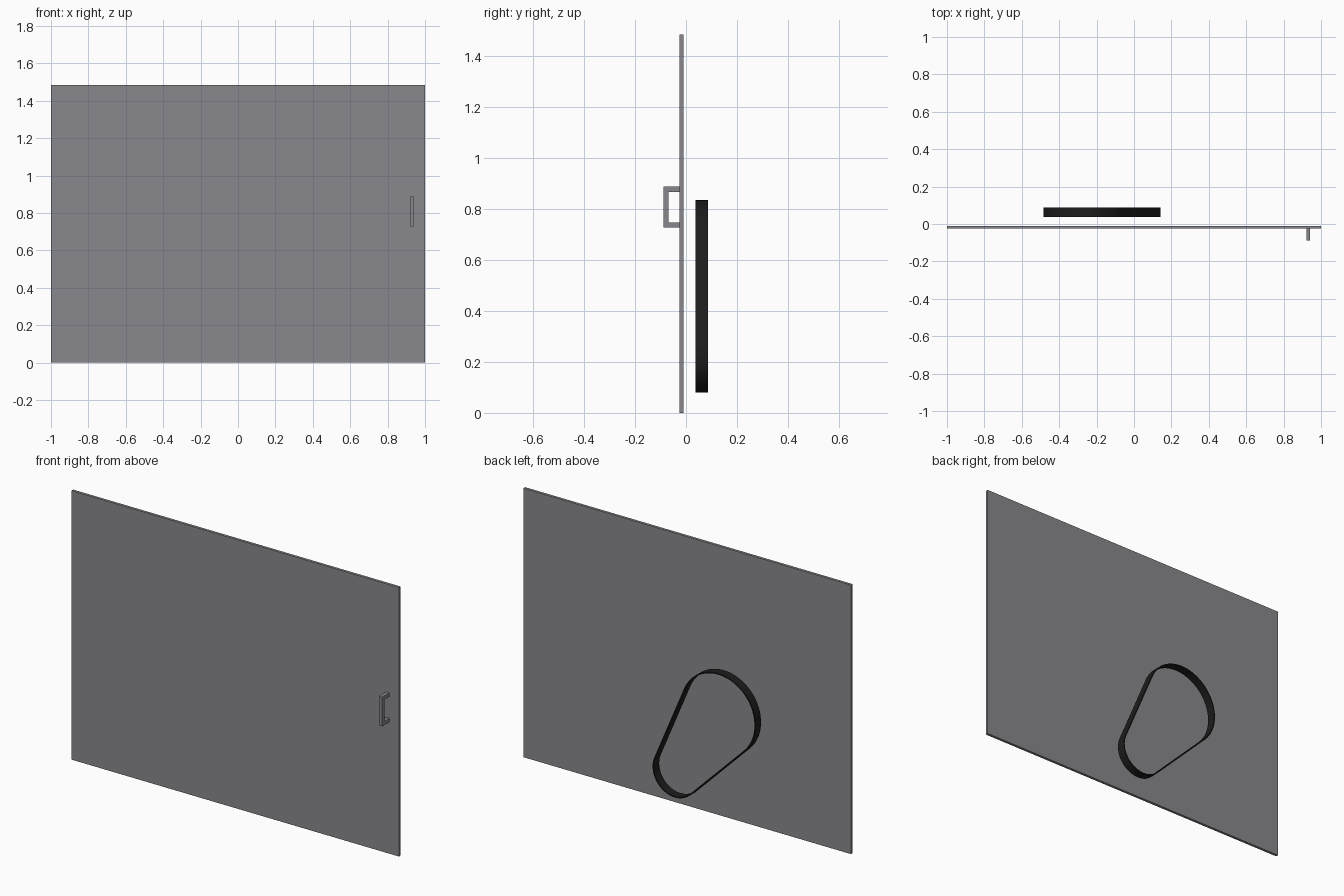
import bpy, bmesh, math
from mathutils import Vector

if "Cube" in bpy.data.objects:
    bpy.data.objects.remove(bpy.data.objects["Cube"])


def material(name, rgb):
    m = bpy.data.materials.new(name)
    m.diffuse_color = (*rgb, 1)
    m.use_nodes = True
    m.node_tree.nodes["Principled BSDF"].inputs["Base Color"].default_value = m.diffuse_color
    return m


grey = material("grey_metal", (0.25, 0.25, 0.27))
black = material("black_rubber", (0.012, 0.012, 0.012))


def finish(name, bm, mat):
    bmesh.ops.recalc_face_normals(bm, faces=bm.faces)
    me = bpy.data.meshes.new(name)
    bm.to_mesh(me)
    bm.free()
    me.materials.append(mat)
    ob = bpy.data.objects.new(name, me)
    bpy.context.collection.objects.link(ob)
    return ob


def prism(name, points, offset, mat):
    """Extrude a closed planar outline by an offset vector."""
    bm = bmesh.new()
    face = bm.faces.new([bm.verts.new(p) for p in points])
    ext = bmesh.ops.extrude_face_region(bm, geom=[face])
    moved = [g for g in ext["geom"] if isinstance(g, bmesh.types.BMVert)]
    bmesh.ops.translate(bm, verts=moved, vec=offset)
    return finish(name, bm, mat)


# Door panel
prism("door_panel",
      [(-1, -0.025, 0), (1, -0.025, 0), (1, -0.025, 1.485), (-1, -0.025, 1.485)],
      (0, 0.015, 0), grey)

# U-shaped pull handle on the front
y0, y1, z0, z1, t = -0.088, -0.025, 0.727, 0.888, 0.02
profile = [(y1, z0), (y0, z0), (y0, z1), (y1, z1),
           (y1, z1 - t), (y0 + t, z1 - t), (y0 + t, z0 + t), (y1, z0 + t)]
prism("pull_handle", [(0.922, y, z) for y, z in profile], (0.02, 0, 0), grey)

# Drive belt behind the panel, wrapped round a large and a small circle
big, big_r = Vector((-0.258, 0.608)), 0.227
small, small_r = Vector((0.007, 0.216)), 0.136
axis = big - small
base = math.atan2(axis.y, axis.x)
wrap = math.acos((small_r - big_r) / axis.length)   # tangent angle from the axis


def belt_outline(inset, n=40):
    pts = []
    for c, r, a0, a1 in ((big, big_r, base - wrap, base + wrap),
                         (small, small_r, base + wrap, base + 2 * math.pi - wrap)):
        for i in range(n + 1):
            a = a0 + (a1 - a0) * i / n
            pts.append((c.x + (r - inset) * math.cos(a), c.y + (r - inset) * math.sin(a)))
    return pts


bm = bmesh.new()
rings = [[bm.verts.new((x, y, z)) for x, z in belt_outline(inset)]
         for inset, y in ((0, 0.038), (0, 0.087), (0.006, 0.087), (0.006, 0.038))]
for k in range(4):
    a, b = rings[k], rings[(k + 1) % 4]
    for i in range(len(a)):
        j = (i + 1) % len(a)
        bm.faces.new((a[i], a[j], b[j], b[i]))
belt = finish("drive_belt", bm, black)
bpy.context.view_layer.objects.active = belt
belt.select_set(True)
bpy.ops.object.shade_smooth_by_angle()
